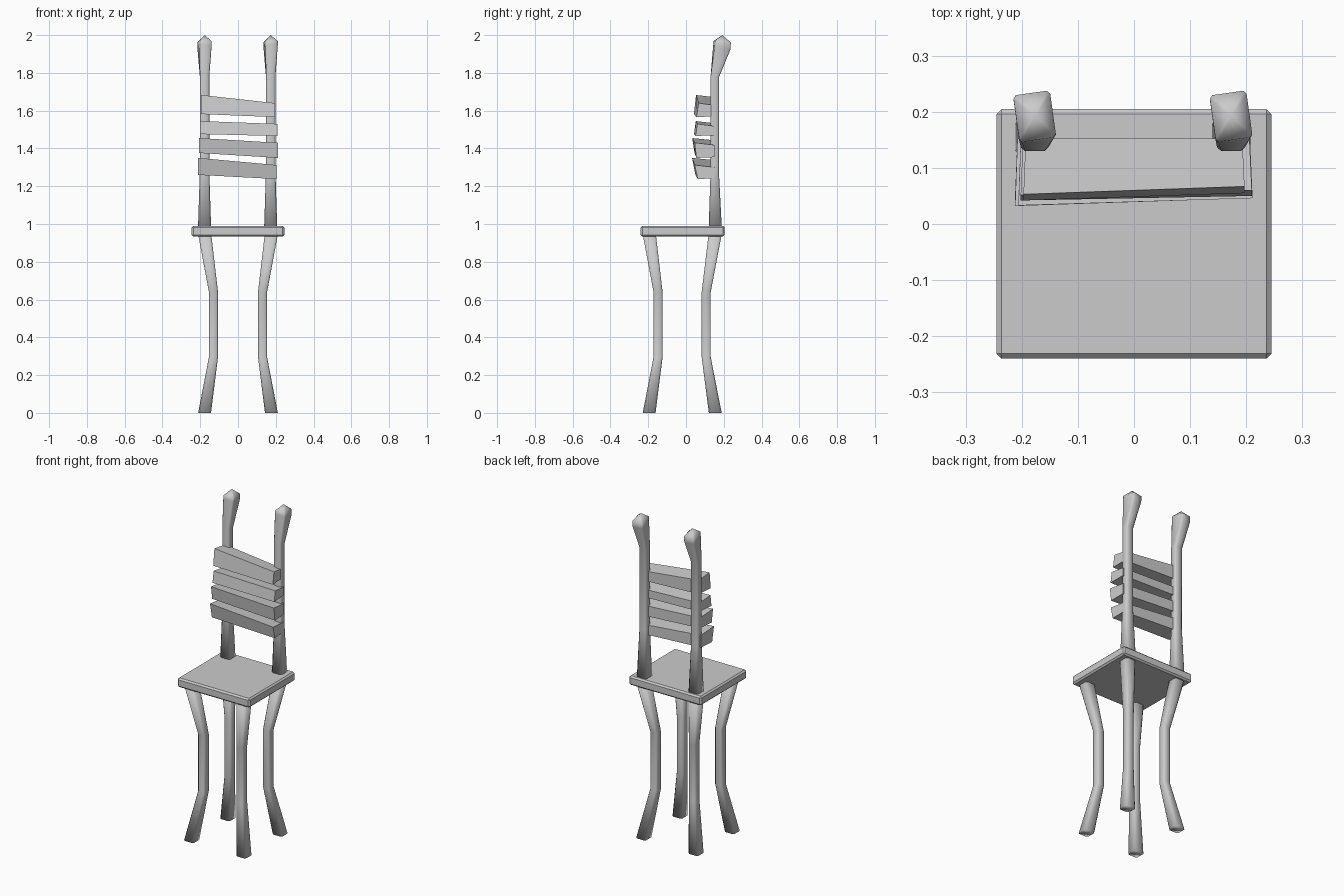
import bpy, bmesh, math
from mathutils import Matrix, Vector

cube = bpy.data.objects.get("Cube")
if cube:
    bpy.data.objects.remove(cube, do_unlink=True)

grey = bpy.data.materials.new("plain_grey")
grey.use_nodes = True
grey.diffuse_color = (0.6, 0.6, 0.6, 1)
grey.node_tree.nodes["Principled BSDF"].inputs["Base Color"].default_value = (0.6, 0.6, 0.6, 1)


def finish(name, bm, smooth=False):
    bmesh.ops.recalc_face_normals(bm, faces=bm.faces)
    for f in bm.faces:
        f.smooth = smooth
    me = bpy.data.meshes.new(name)
    bm.to_mesh(me)
    bm.free()
    me.materials.append(grey)
    ob = bpy.data.objects.new(name, me)
    bpy.context.collection.objects.link(ob)
    return ob


def ring(bm, x, y, z, hx, hy, twist=0, tilt=0, chamfer=0.3):
    """Square section with chamfered corners, twisted about z and leaning in y."""
    c = 1 - chamfer
    pts = [(1, -c), (1, c), (c, 1), (-c, 1), (-1, c), (-1, -c), (-c, -1), (c, -1)]
    rot = Matrix.Rotation(math.radians(twist), 3, "Z")
    out = []
    for px, py in pts:
        p = rot @ Vector((px * hx, py * hy, 0))
        out.append(bm.verts.new((x + p.x, y + p.y, z - tilt * p.y)))
    return out


def loft(name, sections, apex=None):
    """Skin a run of rings; close with a flat base and a flat or pointed top."""
    bm = bmesh.new()
    rings = [ring(bm, *s) for s in sections]
    n = len(rings[0])
    for a, b in zip(rings, rings[1:]):
        for i in range(n):
            j = (i + 1) % n
            bm.faces.new((a[i], a[j], b[j], b[i]))
    bm.faces.new(rings[0])
    if apex:
        tip = bm.verts.new(apex)
        for i in range(n):
            bm.faces.new((rings[-1][i], rings[-1][(i + 1) % n], tip))
    else:
        bm.faces.new(rings[-1])
    return finish(name, bm, True)


# Seat
bm = bmesh.new()
bmesh.ops.create_cube(bm, size=1)
bmesh.ops.scale(bm, vec=(0.49, 0.445, 0.056), verts=bm.verts)
bmesh.ops.translate(bm, vec=(0, -0.0175, 0.962), verts=bm.verts)
bmesh.ops.bevel(bm, geom=bm.edges[:], offset=0.009, segments=1, affect="EDGES")
finish("seat", bm)

# Legs, bowed in towards the middle
for row, y_end, y_mid in (("front", -0.195, -0.148), ("back", 0.155, 0.107)):
    for side, s in (("left", 1), ("right", -1)):
        loft(f"{row}_{side}_leg", [
            (s * 0.177, y_end, 0, 0.034, 0.034),
            (s * 0.13, y_mid, 0.295, 0.024, 0.024),
            (s * 0.13, y_mid, 0.64, 0.024, 0.024),
            (s * 0.177, y_end, 0.95, 0.035, 0.035),
        ])

# Back posts, flared and leaning back at the top
for side, x in (("left", 0.173), ("right", -0.177)):
    loft(f"{side}_back_post", [
        (x, 0.155, 0.97, 0.035, 0.035),
        (x, 0.152, 1.28, 0.025, 0.022),
        (x, 0.153, 1.78, 0.025, 0.023),
        (x, 0.19, 1.938, 0.033, 0.042, 8, 0.3, 0.15),
        (x, 0.192, 1.965, 0.033, 0.042, 8, 0.1, 0.15),
    ], (x, 0.192, 2.0))

# Crooked back slats: per end (x, top z, bottom z, front y at top, front y at bottom)
slats = [
    ((-0.197, 1.683, 1.582, 0.053, 0.042), (0.197, 1.64, 1.566, 0.067, 0.055)),
    ((-0.202, 1.545, 1.476, 0.052, 0.042), (0.21, 1.53, 1.466, 0.06, 0.05)),
    ((-0.206, 1.455, 1.376, 0.033, 0.045), (0.211, 1.43, 1.35, 0.046, 0.055)),
    ((-0.212, 1.35, 1.26, 0.032, 0.05), (0.205, 1.312, 1.238, 0.046, 0.062)),
]
for k, ends in enumerate(slats):
    bm = bmesh.new()
    loops = []
    for x, top, bottom, y_top, y_bottom in ends:
        back = x * 0.98
        corners = [(x, y_top, top), (x, y_bottom, bottom),
                   (back, 0.152, bottom + 0.004), (back, 0.152, top - 0.012)]
        loops.append([bm.verts.new(c) for c in corners])
    a, b = loops
    for i in range(4):
        j = (i + 1) % 4
        bm.faces.new((a[i], a[j], b[j], b[i]))
    bm.faces.new(a)
    bm.faces.new(b)
    finish(f"back_slat_{k + 1}", bm)
